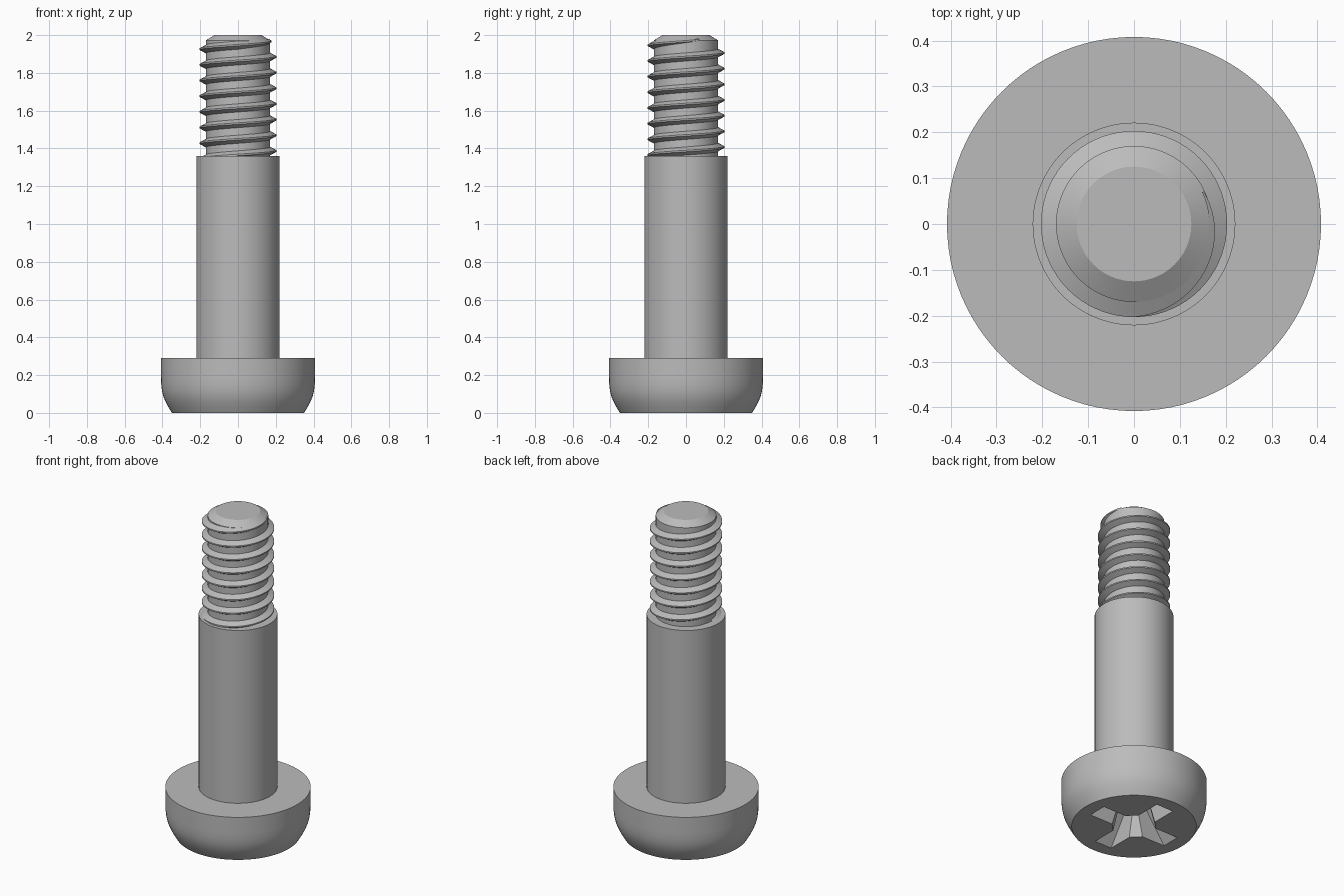
import bpy, bmesh, math
from mathutils import Matrix

if "Cube" in bpy.data.objects:
    bpy.data.objects.remove(bpy.data.objects["Cube"])

steel = bpy.data.materials.new("grey steel")
steel.use_nodes = True
GREY = (0.5, 0.5, 0.5, 1)
steel.diffuse_color = GREY
steel.node_tree.nodes["Principled BSDF"].inputs["Base Color"].default_value = GREY

SEGMENTS = 96
CORE, CREST, PITCH = 0.17, 0.203, 0.083


def make_object(name, bm):
    bmesh.ops.recalc_face_normals(bm, faces=bm.faces)
    mesh = bpy.data.meshes.new(name)
    bm.to_mesh(mesh)
    bm.free()
    mesh.materials.append(steel)
    obj = bpy.data.objects.new(name, mesh)
    bpy.context.collection.objects.link(obj)
    return obj


def activate(obj):
    bpy.ops.object.select_all(action='DESELECT')
    obj.select_set(True)
    bpy.context.view_layer.objects.active = obj


def bridge(bm, a, b):
    """Join two closed rings of vertices with quads."""
    n = len(a)
    for i in range(n):
        j = (i + 1) % n
        bm.faces.new((a[i], a[j], b[j], b[i]))


def lathe(name, profile):
    """Solid of revolution from (radius, height) points, capped at both ends."""
    bm = bmesh.new()
    rings = []
    for r, z in profile:
        angles = [math.tau * i / SEGMENTS for i in range(SEGMENTS)]
        rings.append([bm.verts.new((r * math.cos(a), r * math.sin(a), z)) for a in angles])
    for a, b in zip(rings, rings[1:]):
        bridge(bm, a, b)
    bm.faces.new(rings[0])
    bm.faces.new(rings[-1])
    return make_object(name, bm)


def tapered_cutter(name, low, high, depth, turn=0):
    """Box that shrinks from half-sizes low to half-sizes high as it rises."""
    bm = bmesh.new()
    bmesh.ops.create_cube(bm, size=2)
    for v in bm.verts:
        sx, sy = high if v.co.z > 0 else low
        v.co = (v.co.x * sx, v.co.y * sy, depth if v.co.z > 0 else -0.02)
    bm.transform(Matrix.Rotation(turn, 4, 'Z'))
    obj = make_object(name, bm)
    obj.hide_render = True
    return obj


# Head, smooth shank and threaded core in one turned body
body = lathe("screw_body", [
    (0.35, 0), (0.368, 0.03), (0.384, 0.06), (0.396, 0.09), (0.403, 0.12),
    (0.407, 0.155), (0.408, 0.19), (0.408, 0.29), (0.221, 0.29), (0.221, 1.36),
    (CORE, 1.36), (CORE, 1.972), (0.125, 2)])

# Cross drive recess under the head: two tapered slots and a tapered centre
cutters = [
    tapered_cutter("slot_cutter_x", (0.285, 0.06), (0.11, 0.045), 0.2),
    tapered_cutter("slot_cutter_y", (0.285, 0.06), (0.11, 0.045), 0.201, math.pi / 2),
    tapered_cutter("centre_cutter", (0.125, 0.125), (0.07, 0.07), 0.205, math.pi / 4)]
activate(body)
for cutter in cutters:
    mod = body.modifiers.new("recess", 'BOOLEAN')
    mod.operation, mod.solver, mod.object = 'DIFFERENCE', 'EXACT', cutter
    bpy.ops.object.modifier_apply(modifier=mod.name)
for cutter in cutters:
    bpy.data.objects.remove(cutter)

# Helical thread ridge, fading into the core at its upper end
bm = bmesh.new()
END, FADE = math.radians(385), math.radians(115)
START = math.pi - 7 * math.tau
steps = int((END - START) / math.tau * 72)
previous = None
for i in range(steps + 1):
    a = START + (END - START) * i / steps
    z = 1.926 + PITCH * (a - math.pi) / math.tau
    fade = min(1, (END - a) / FADE)
    crest = CORE - 0.002 + (CREST - CORE + 0.002) * fade
    half = 0.008 + 0.017 * fade
    section = [(CORE - 0.006, -half), (crest, -0.004), (crest, 0.004), (CORE - 0.006, half)]
    ring = [bm.verts.new((r * math.cos(a), r * math.sin(a), z + dz)) for r, dz in section]
    if previous:
        bridge(bm, previous, ring)
    else:
        bm.faces.new(ring)
    previous = ring
bm.faces.new(previous)
thread = make_object("screw_thread", bm)

for obj in (body, thread):
    activate(obj)
    bpy.ops.object.shade_smooth_by_angle(angle=math.radians(25))
